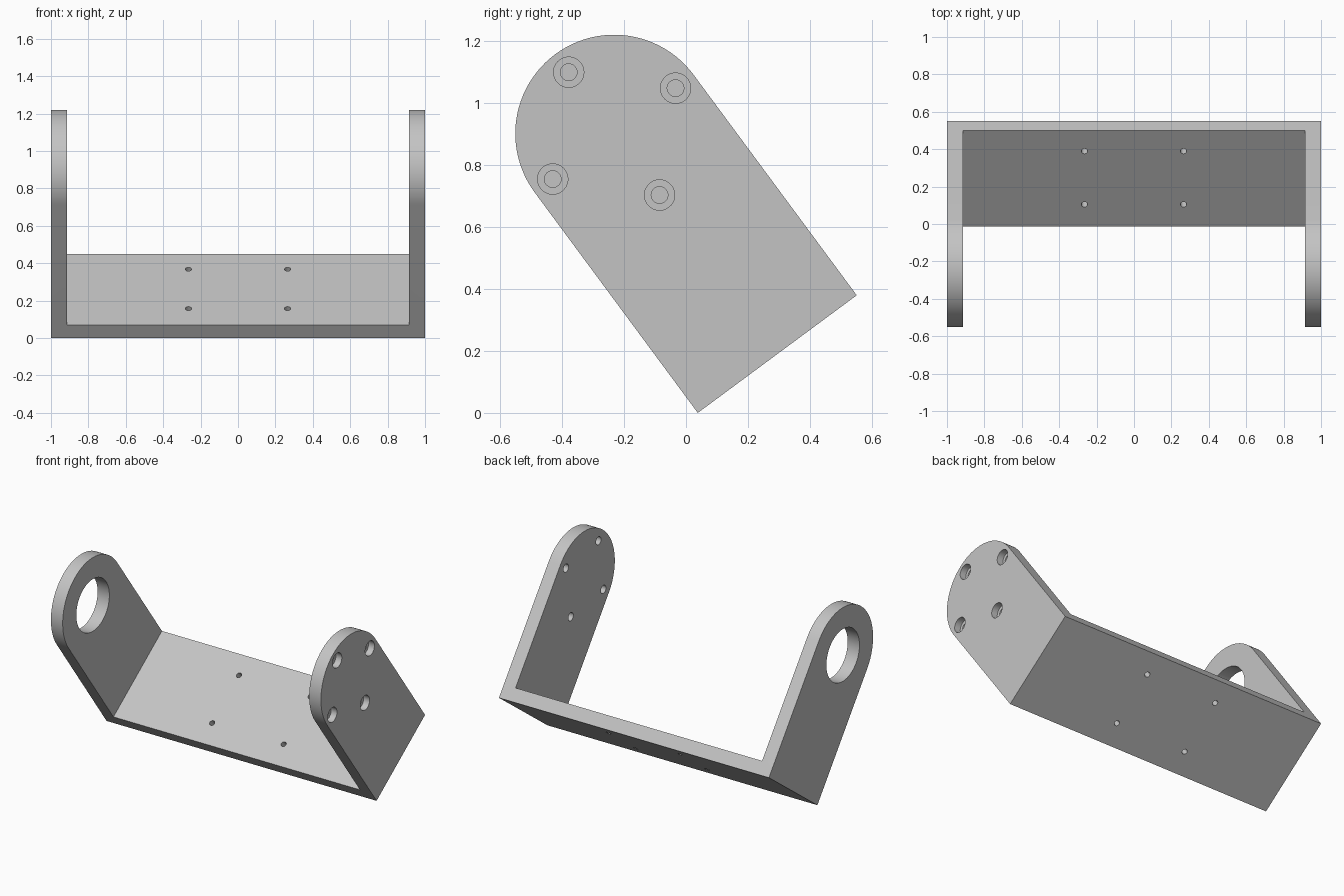
import bpy
import bmesh
import math
from mathutils import Matrix, Vector

cube = bpy.data.objects.get("Cube")
if cube:
    bpy.data.objects.remove(cube, do_unlink=True)

RADIUS = 0.319      # half width of the bracket and radius of the arm ends
HEIGHT = 0.885      # arm pivot above the base underside
WALL = 0.087        # sheet thickness
TILT = math.radians(36.5)

grey = bpy.data.materials.new("plain_grey")
grey.use_nodes = True
colour = (0.55, 0.55, 0.55, 1)
grey.diffuse_color = colour
grey.node_tree.nodes["Principled BSDF"].inputs["Base Color"].default_value = colour


def to_object(name, bm):
    bmesh.ops.recalc_face_normals(bm, faces=bm.faces)
    mesh = bpy.data.meshes.new(name)
    bm.to_mesh(mesh)
    bm.free()
    obj = bpy.data.objects.new(name, mesh)
    bpy.context.collection.objects.link(obj)
    mesh.materials.append(grey)
    return obj


def prism(name, profile, x0, x1):
    """Extrude a (y, z) profile along x."""
    bm = bmesh.new()
    face = bm.faces.new([bm.verts.new((x0, y, z)) for y, z in profile])
    side = bmesh.ops.extrude_face_region(bm, geom=[face])["geom"]
    moved = [v for v in side if isinstance(v, bmesh.types.BMVert)]
    bmesh.ops.translate(bm, verts=moved, vec=(x1 - x0, 0, 0))
    return to_object(name, bm)


def add_drill(bm, centre, radius, depth, along_x, segments=32):
    turn = Matrix.Rotation(math.pi / 2, 4, "Y") if along_x else Matrix()
    bmesh.ops.create_cone(bm, cap_ends=True, segments=segments, radius1=radius,
                          radius2=radius, depth=depth,
                          matrix=Matrix.Translation(Vector(centre)) @ turn)


def cut(target, cutter):
    cutter.hide_render = True
    mod = target.modifiers.new("cut", "BOOLEAN")
    mod.operation = "DIFFERENCE"
    mod.solver = "EXACT"
    mod.object = cutter
    bpy.context.view_layer.objects.active = target
    bpy.ops.object.modifier_apply(modifier=mod.name)
    bpy.data.objects.remove(cutter, do_unlink=True)


# Solid block with a rounded top, hollowed into a U-shaped bracket
arc = [(RADIUS * math.cos(math.pi * i / 48), HEIGHT + RADIUS * math.sin(math.pi * i / 48))
       for i in range(49)]
bracket = prism("tilted_bracket", [(-RADIUS, 0), (RADIUS, 0)] + arc, -1, 1)
inside = [(-1, WALL), (1, WALL), (1, 2), (-1, 2)]
cut(bracket, prism("hollow_cutter", inside, WALL - 1, 1 - WALL))

# Through holes: bearing opening, four arm screws, four base screws
bolts = [(0.2465, 0), (-0.2465, 0), (0, 0.2465), (0, -0.2465)]
bm = bmesh.new()
add_drill(bm, (-1, 0, HEIGHT), 0.175, 0.4, True, 64)
for y, z in bolts:
    add_drill(bm, (1, y, HEIGHT + z), 0.027, 0.4, True)
for x in (-0.265, 0.265):
    for y in (-0.172, 0.182):
        add_drill(bm, (x, y, 0), 0.017, 0.4, False)
cut(bracket, to_object("hole_cutter", bm))

# Counterbores on the outer face of the left arm
bm = bmesh.new()
for y, z in bolts:
    add_drill(bm, (1, y, HEIGHT + z), 0.049, WALL, True)
cut(bracket, to_object("counterbore_cutter", bm))

# Tilt the bracket so that it rests on its lower front edge
bracket.data.transform(Matrix.Translation((0, 0.2945, RADIUS * math.sin(TILT)))
                       @ Matrix.Rotation(TILT, 4, "X"))

bpy.ops.object.select_all(action="DESELECT")
bracket.select_set(True)
bpy.context.view_layer.objects.active = bracket
bpy.ops.object.shade_smooth_by_angle(angle=math.radians(30))
